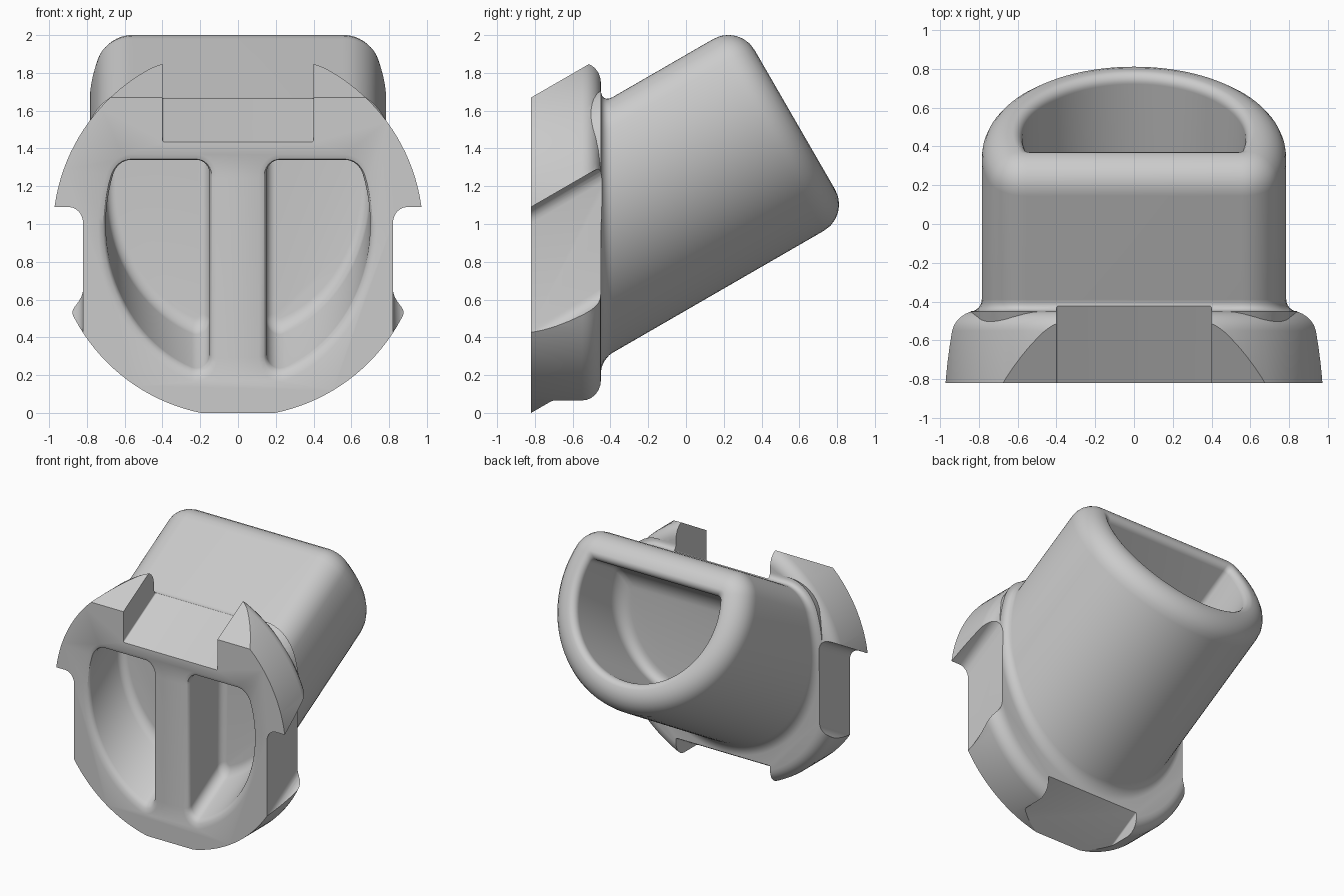
import bpy, bmesh
from math import sin, cos, pi, sqrt, atan2

cube = bpy.data.objects.get("Cube")
if cube:
    bpy.data.objects.remove(cube, do_unlink=True)

TILT = pi / 6        # upward tilt of the tube axis
CV = 1.255           # height of the tube centre across its axis
FRONT, BACK = -0.82, -0.45

grey = bpy.data.materials.new("plain grey")
grey.use_nodes = True
grey.diffuse_color = (0.6, 0.6, 0.6, 1)
grey.node_tree.nodes["Principled BSDF"].inputs["Base Color"].default_value = (0.6, 0.6, 0.6, 1)


# Profiles are chains of arcs (x, v, radius, start, end), v runs across the axis
def chain(arcs, steps):
    pts = []
    for (x, v, r, a, b), n in zip(arcs, steps):
        for i in range(n + 1):
            t = a + (b - a) * i / n
            pts.append((x + r * cos(t), v + r * sin(t)))
    return pts


def d_profile(o):
    R, t, c = 0.785 + o, 0.387 + o, max(0.2 + o, 0.04)
    x, v = sqrt((R - c) ** 2 - (t - c) ** 2), t - c
    a = atan2(v, x)
    return chain([(x, CV + v, c, pi / 2, a),
                  (0, CV, R, a, -pi - a),
                  (-x, CV + v, c, -pi - a, -1.5 * pi)], (10, 64, 10))


def half_d_profile(o):
    R, t, c, r, x0 = 0.7 + o, 0.3 + o, 0.1 + o, 0.07 + o, 0.15 - o
    x, v = sqrt((R - c) ** 2 - (t - c) ** 2), t - c
    bx = x0 + r
    bv = -sqrt((R - r) ** 2 - bx ** 2)
    a, b = atan2(v, x), atan2(bv, bx)
    return chain([(x, CV + v, c, pi / 2, a), (0, CV, R, a, b),
                  (bx, CV + bv, r, b, -pi),
                  (bx, CV + t - r, r, -pi, -1.5 * pi)], (8, 28, 10, 8))


def box_profile(x0, x1, v0, v1, r):
    h = pi / 2
    return chain([(x1 - r, v1 - r, r, h, 0), (x1 - r, v0 + r, r, 0, -h),
                  (x0 + r, v0 + r, r, -h, -pi),
                  (x0 + r, v1 - r, r, -pi, -3 * h)], (6,) * 4)


# Place a profile in an upright plane, or in a plane square to the axis
def at_y(profile, y):
    return [(x, y, (v + y * sin(TILT)) / cos(TILT)) for x, v in profile]


def at_u(profile, u):
    return [(x, u * cos(TILT) - v * sin(TILT), u * sin(TILT) + v * cos(TILT))
            for x, v in profile]


def loft(name, rings):
    bm = bmesh.new()
    rows = [[bm.verts.new(p) for p in ring] for ring in rings]
    n = len(rows[0])
    for lo, hi in zip(rows, rows[1:]):
        for i in range(n):
            j = (i + 1) % n
            bm.faces.new((lo[i], lo[j], hi[j], hi[i]))
    bm.faces.new(rows[0])
    bm.faces.new(rows[-1])
    bmesh.ops.remove_doubles(bm, verts=bm.verts, dist=1e-5)
    bmesh.ops.recalc_face_normals(bm, faces=bm.faces)
    mesh = bpy.data.meshes.new(name)
    bm.to_mesh(mesh)
    bm.free()
    mesh.materials.append(grey)
    ob = bpy.data.objects.new(name, mesh)
    bpy.context.collection.objects.link(ob)
    return ob


def combine(target, other, operation):
    bpy.context.view_layer.objects.active = target
    mod = target.modifiers.new(other.name, "BOOLEAN")
    mod.operation, mod.solver, mod.object = operation, "EXACT", other
    bpy.ops.object.modifier_apply(modifier=mod.name)
    bpy.data.objects.remove(other, do_unlink=True)


# Round flange with a softened back edge
def disc(y, r):
    return [(r * cos(2 * pi * i / 128), y, 0.96 + r * sin(2 * pi * i / 128))
            for i in range(128)]


EDGE = 0.1
arc = [i * pi / 12 for i in range(7)]
body = loft("angled_socket", [disc(FRONT, 0.98)] + [
    disc(BACK - EDGE + EDGE * sin(t), 0.98 - EDGE + EDGE * cos(t)) for t in arc])

# Tilted tube: flared root, rounded lip, hollow bore with filleted floor
END, LIP, INNER, ROOT = 1.275, 0.16, 0.05, 0.06
WALL = LIP + INNER
rings = [at_y(d_profile(ROOT), -0.6)]
rings += [at_y(d_profile(ROOT * (1 - sin(t))), BACK + ROOT * (1 - cos(t))) for t in arc]
rings += [at_u(d_profile(LIP * (cos(t) - 1)), END - LIP + LIP * sin(t)) for t in arc]
rings += [at_u(d_profile(-LIP - INNER * sin(t)), END - INNER + INNER * cos(t))
          for t in arc[1:]]
rings += [at_y(d_profile(-WALL - 0.1 * (1 - cos(t))), 0.1 - 0.1 * sin(t)) for t in arc]
combine(body, loft("tube", rings), "UNION")


# Straight cuts through the flange, parallel to the tube
def cut(name, profile):
    combine(body, loft(name, [at_y(profile, -1), at_y(profile, -0.25)]), "DIFFERENCE")


cut("top_slope", box_profile(-1.2, 1.2, 1.856, 2.6, 0.01))
cut("top_slot", box_profile(-0.4, 0.4, 1.652, 2.5, 0.01))
cut("bottom_slot", box_profile(-0.4, 0.4, -0.4, 0.41, 0.01))
for side in (-1, 1):
    notch = box_profile(0.82, 1.3, 0.72, 1.354, 0.075)
    cut("side_notch", [(side * x, v) for x, v in notch])

# Two half-round pockets in the front, split by a central rib
for side in (-1, 1):
    steps = [(-0.9, 0.04)]
    steps += [(FRONT + 0.04 * sin(t), 0.04 * cos(t) ** 1 if t == 0 else 0.04 * (1 - sqrt(max(0, 1 - (1 - sin(t)) ** 2))))
              for t in arc]
    steps += [(-0.47 + 0.05 * sin(t), -0.05 * (1 - cos(t))) for t in arc]
    rings = [at_y([(side * x, v) for x, v in half_d_profile(o)], y) for y, o in steps]
    combine(body, loft("front_pocket", rings), "DIFFERENCE")

# Smooth shading with crisp edges
bpy.ops.object.select_all(action="DESELECT")
body.select_set(True)
bpy.context.view_layer.objects.active = body
bpy.ops.object.shade_smooth_by_angle(angle=pi / 6)
